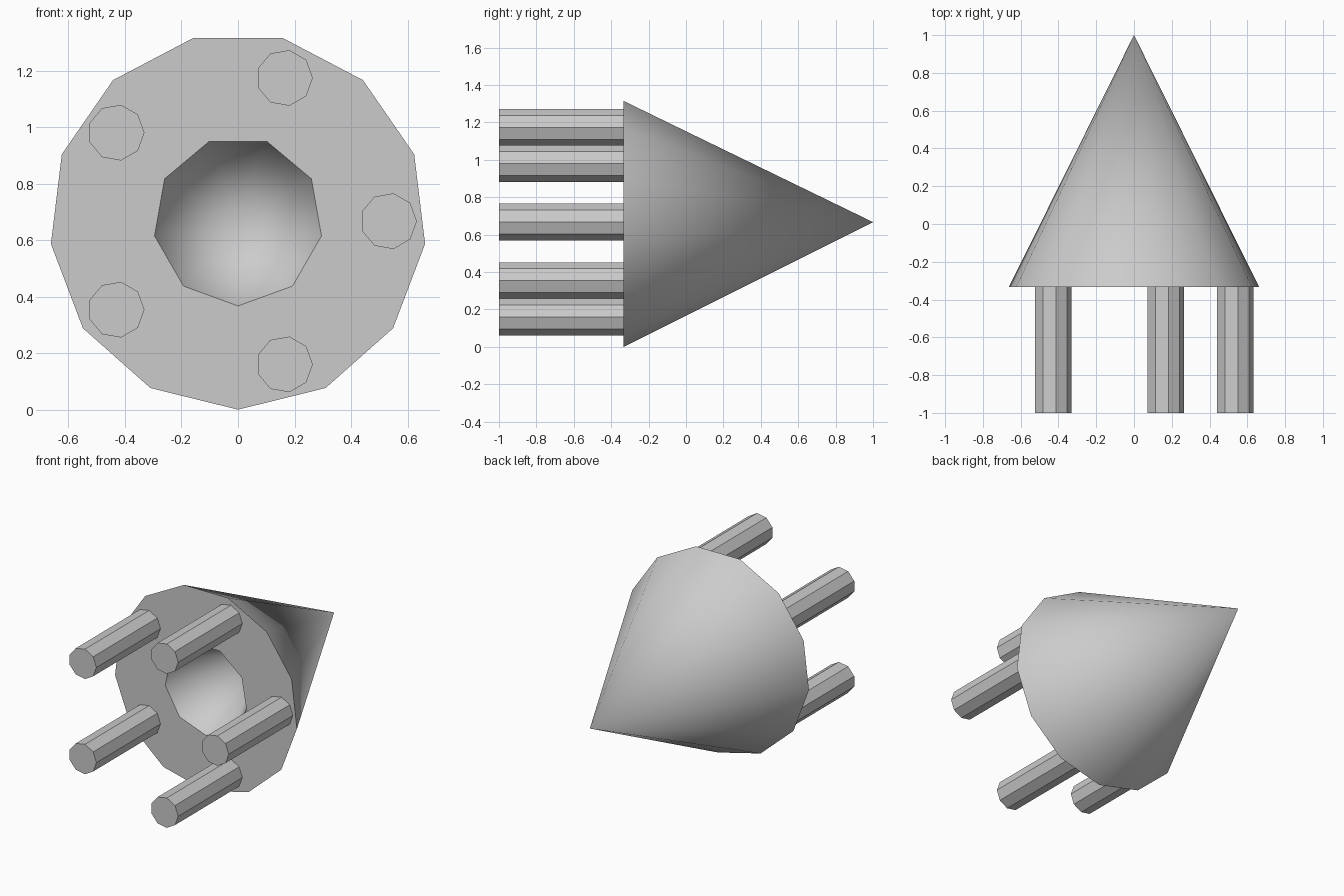
import bpy, bmesh
from math import sin, cos, pi, radians

cube = bpy.data.objects.get("Cube")
if cube:
    bpy.data.objects.remove(cube)

MID = 0.667      # height of the long axis
BACK = -0.333    # plane of the cone's flat base

grey = bpy.data.materials.new("plain grey")
grey.use_nodes = True
colour = (0.6, 0.6, 0.6, 1)
grey.diffuse_color = colour
grey.node_tree.nodes["Principled BSDF"].inputs["Base Color"].default_value = colour


def ring(bm, sides, radius, start, y, x=0, z=MID):
    """Polygon of vertices in the plane y."""
    return [bm.verts.new((x + radius * cos(start + 2 * pi * i / sides), y,
                          z + radius * sin(start + 2 * pi * i / sides)))
            for i in range(sides)]


def loop_edges(bm, verts):
    return [bm.edges.new((a, b)) for a, b in zip(verts, verts[1:] + verts[:1])]


def fan(bm, verts, tip, flip=False):
    """Triangles from a ring to one point."""
    apex = bm.verts.new(tip)
    for a, b in zip(verts, verts[1:] + verts[:1]):
        bm.faces.new((b, a, apex) if flip else (a, b, apex))


def finish(bm, name, smooth):
    bmesh.ops.recalc_face_normals(bm, faces=bm.faces)
    mesh = bpy.data.meshes.new(name)
    bm.to_mesh(mesh)
    bm.free()
    mesh.materials.append(grey)
    obj = bpy.data.objects.new(name, mesh)
    bpy.context.collection.objects.link(obj)
    if smooth:
        bpy.ops.object.select_all(action='DESELECT')
        obj.select_set(True)
        bpy.context.view_layer.objects.active = obj
        bpy.ops.object.shade_smooth_by_angle(angle=radians(39))
    return obj


# Cone body with a conical hollow sunk in its flat base
bm = bmesh.new()
outer = ring(bm, 13, 0.667, -pi / 2, BACK)
hollow = ring(bm, 9, 0.3, -pi / 2, BACK)
rims = loop_edges(bm, outer) + loop_edges(bm, hollow)
bmesh.ops.triangle_fill(bm, edges=rims, use_beauty=True, normal=(0, -1, 0))
fan(bm, outer, (0, 1, MID))
fan(bm, hollow, (0, BACK + 0.6, MID), flip=True)
finish(bm, "cone_body", True)

# Five pegs standing in a circle on the base
for i in range(5):
    a = 2 * pi * i / 5
    x, z = 0.533 * cos(a), MID + 0.533 * sin(a)
    bm = bmesh.new()
    front = ring(bm, 9, 0.1, 0, -1, x, z)
    back = ring(bm, 9, 0.1, 0, BACK, x, z)
    bm.faces.new(front)
    bm.faces.new(back)
    for j in range(9):
        k = (j + 1) % 9
        bm.faces.new((front[j], front[k], back[k], back[j]))
    finish(bm, f"peg_{i + 1}", False)
